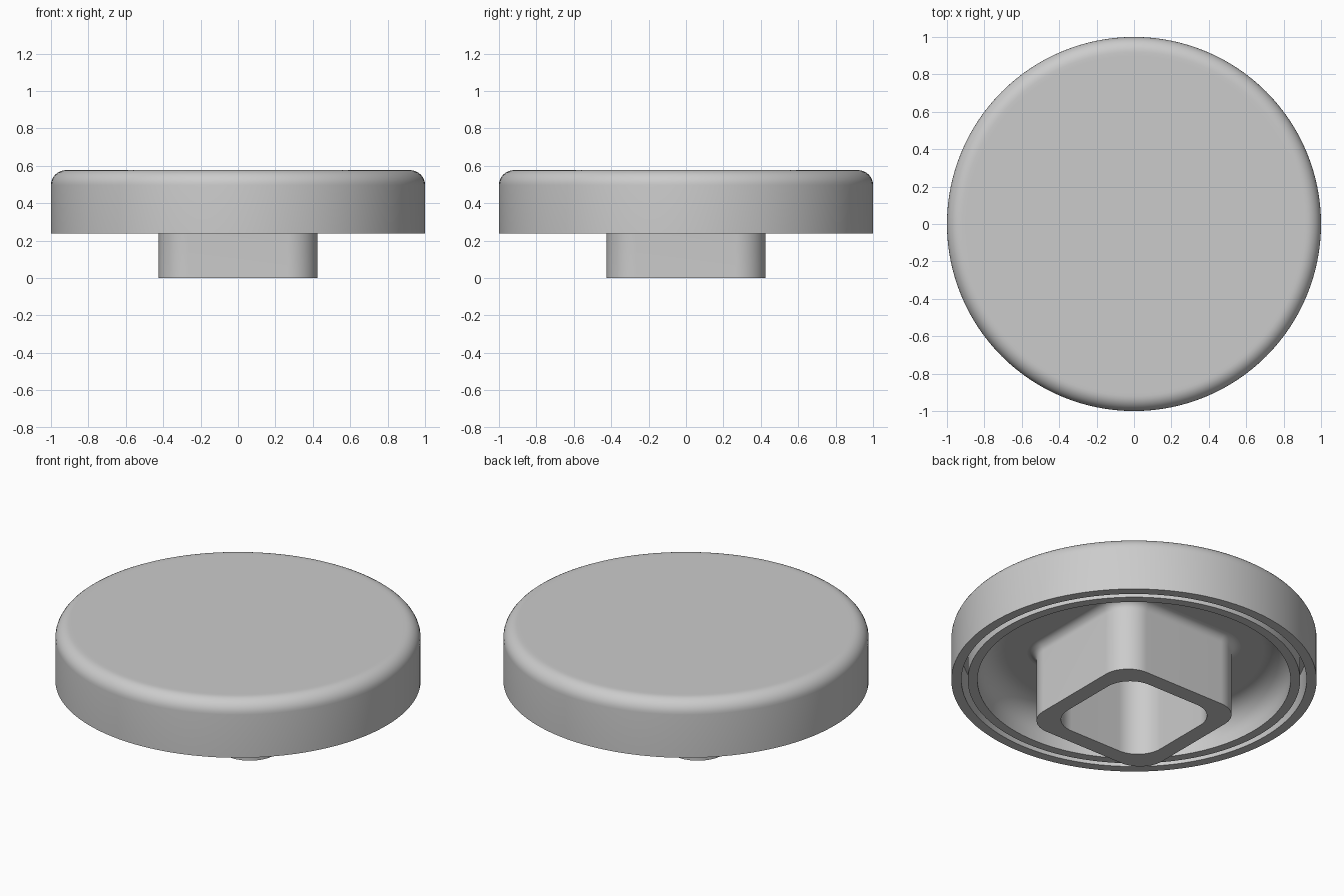
import bpy
import bmesh
from math import sin, cos, radians

if "Cube" in bpy.data.objects:
    bpy.data.objects.remove(bpy.data.objects["Cube"], do_unlink=True)

SEGMENTS = 128
RIM_Z, TOP_Z, FLOOR_Z = 0.237, 0.577, 0.43

grey = bpy.data.materials.new("plain grey")
grey.use_nodes = True
colour = (0.6, 0.6, 0.6, 1)
grey.diffuse_color = colour
grey.node_tree.nodes["Principled BSDF"].inputs["Base Color"].default_value = colour


def arc(cx, cy, r, start, end, steps=8):
    """Points along an arc, angles in degrees."""
    angles = [radians(start + (end - start) * i / steps) for i in range(steps + 1)]
    return [(cx + r * cos(a), cy + r * sin(a)) for a in angles]


def rounded_square(half, r):
    """Outline of a square with rounded corners, with SEGMENTS points."""
    c = half - r
    points = []
    for i, (sx, sy) in enumerate([(1, 1), (-1, 1), (-1, -1), (1, -1)]):
        points += arc(sx * c, sy * c, r, 90 * i, 90 * i + 90, SEGMENTS // 4 - 1)
    return points


def circle(r):
    return arc(0, 0, r, 0, 360, SEGMENTS)[:-1]


def loft(name, sections, close_start=False, close_end=False):
    """Skin a list of (outline, z) sections into a smooth object."""
    bm = bmesh.new()
    rings = [[bm.verts.new((x, y, z)) for x, y in outline] for outline, z in sections]
    for a, b in zip(rings, rings[1:]):
        for i in range(SEGMENTS):
            j = (i + 1) % SEGMENTS
            bm.faces.new((a[i], a[j], b[j], b[i]))
    if close_start:
        bm.faces.new(rings[0][::-1])
    if close_end:
        bm.faces.new(rings[-1])
    mesh = bpy.data.meshes.new(name)
    bm.to_mesh(mesh)
    bm.free()
    mesh.materials.append(grey)
    obj = bpy.data.objects.new(name, mesh)
    bpy.context.collection.objects.link(obj)
    bpy.ops.object.select_all(action="DESELECT")
    obj.select_set(True)
    bpy.context.view_layer.objects.active = obj
    bpy.ops.object.shade_smooth_by_angle(angle=radians(35))


# Square hollow stem, flared where it meets the cap
half, corner, flare = 0.425, 0.16, 0.05
inner = rounded_square(0.33, 0.16)
stem = [(inner, 0.47), (inner, 0), (rounded_square(half, corner), 0)]
for x, z in arc(flare, FLOOR_Z - flare, flare, 180, 90):
    stem.append((rounded_square(half + x, corner + x), z))
loft("stem", stem, close_start=True)

# Round cap: hollow underside around the stem, grooved rim, rounded top edge
edge, cove, wall = 0.08, 0.14, 0.857
profile = [(wall - cove - 0.01, FLOOR_Z)]
profile += arc(wall - cove, FLOOR_Z - cove, cove, 90, 0)
profile += [(wall, RIM_Z), (0.91, RIM_Z), (0.91, 0.42),
            (0.945, 0.42), (0.945, RIM_Z), (1, RIM_Z)]
profile += arc(1 - edge, TOP_Z - edge, edge, 0, 90)
profile += [(0.9 - edge * i, TOP_Z) for i in range(2)]
loft("cap", [stem[-1]] + [(circle(r), z) for r, z in profile], close_end=True)
